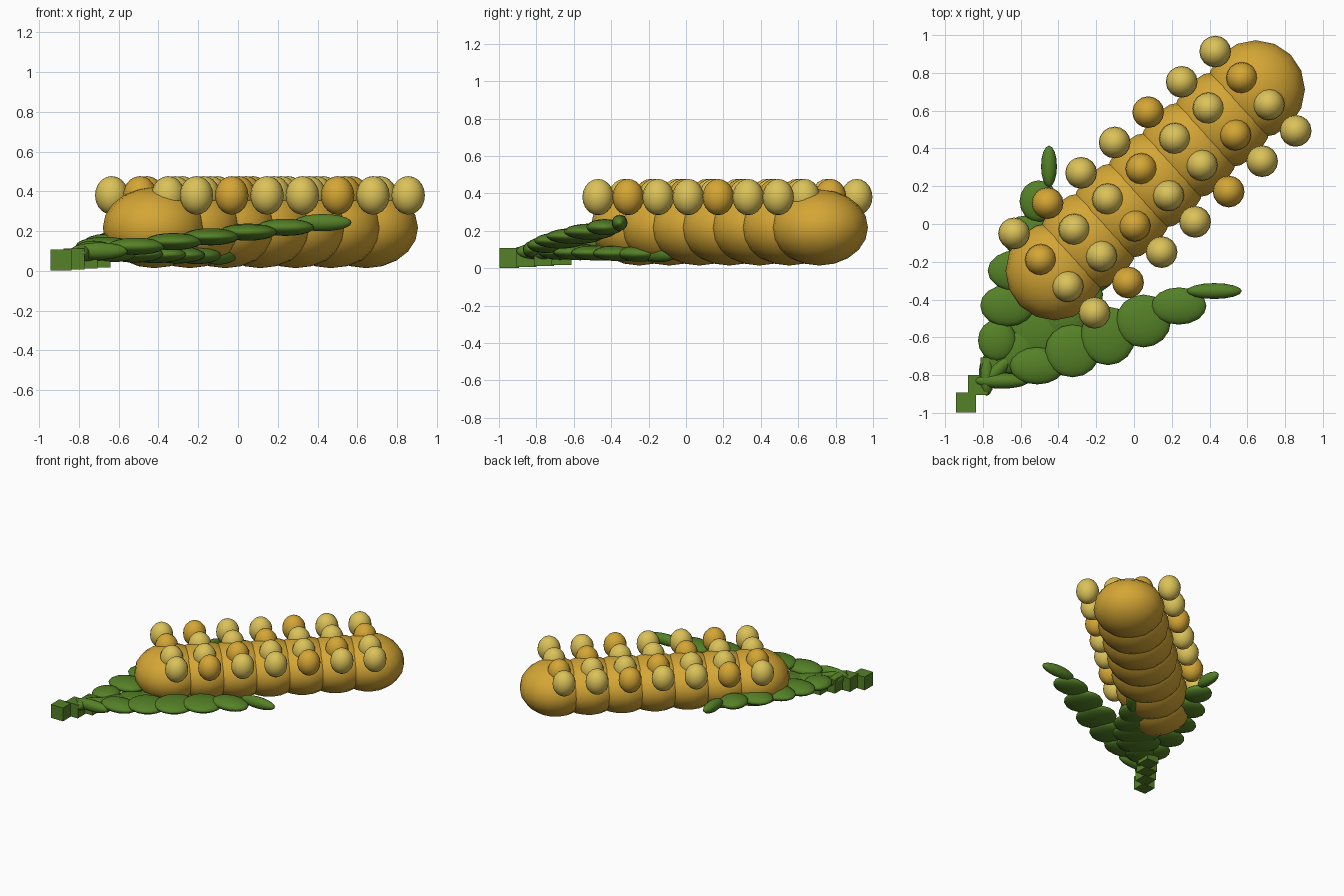
import bpy
import math
from mathutils import Vector

cube = bpy.data.objects.get("Cube")
if cube:
    bpy.data.objects.remove(cube, do_unlink=True)


def make_material(name, rgb):
    mat = bpy.data.materials.new(name)
    mat.use_nodes = True
    mat.diffuse_color = (*rgb, 1)
    mat.node_tree.nodes["Principled BSDF"].inputs["Base Color"].default_value = (*rgb, 1)
    return mat


gold = make_material("golden yellow", (0.66, 0.38, 0.035))
pale = make_material("pale yellow", (0.71, 0.54, 0.10))
green = make_material("husk green", (0.09, 0.22, 0.02))


def ellipsoid(name, center, radii, mat, turn=0, segments=16, rings=10):
    bpy.ops.mesh.primitive_uv_sphere_add(
        segments=segments, ring_count=rings, radius=1,
        location=center, rotation=(0, 0, turn))
    obj = bpy.context.object
    obj.name = name
    obj.scale = radii
    obj.data.materials.append(mat)
    bpy.ops.object.shade_smooth()
    return obj


# Cob: a row of overlapping flattened balls along the diagonal
ROWS = 7
along = Vector((0.1775, 0.1605, 0))
cob_start = Vector((-0.42, -0.25, 0.217))
for i in range(ROWS):
    ellipsoid(f"cob_segment_{i + 1}", cob_start + along * i, (0.26, 0.26, 0.203), gold)

# Kernels: four across each cob segment, every third one golden
across = Vector((0.142, -0.14, 0))
kernel_start = Vector((-0.635, -0.05, 0.38))
for i in range(ROWS):
    for j in range(4):
        mat = gold if (i + j) % 3 == 1 else pale
        ellipsoid(f"kernel_{i + 1}_{j + 1}", kernel_start + along * i + across * j,
                  (0.084, 0.084, 0.097), mat)


# Husk leaves: chains of flat ellipsoids, widest in the middle
def leaf(name, start, end, length, width, turn, count=7):
    start, end = Vector(start), Vector(end)
    for i in range(count):
        t = i / (count - 1)
        half_width = 0.042 + (width - 0.042) * math.sin(math.pi * t)
        ellipsoid(f"{name}_{i + 1}", start.lerp(end, t),
                  (length, half_width, 0.043), green, turn)


leaf("front_leaf", (-0.70, -0.83, 0.10), (0.425, -0.355, 0.243), 0.146, 0.155, 0)
leaf("side_leaf", (-0.78, -0.80, 0.09), (-0.45, 0.305, 0.205), 0.11, 0.16, math.pi / 2)
leaf("under_leaf", (-0.73, -0.78, 0.09), (-0.10, -0.14, 0.075), 0.13, 0.18, math.pi / 4)

# Stem: stepped cubes leading into the husk
for i in range(4):
    bpy.ops.mesh.primitive_cube_add(
        size=0.106, location=(-0.89 + 0.065 * i, -0.945 + 0.093 * i, 0.055 + 0.005 * i))
    block = bpy.context.object
    block.name = f"stem_block_{i + 1}"
    block.data.materials.append(green)
